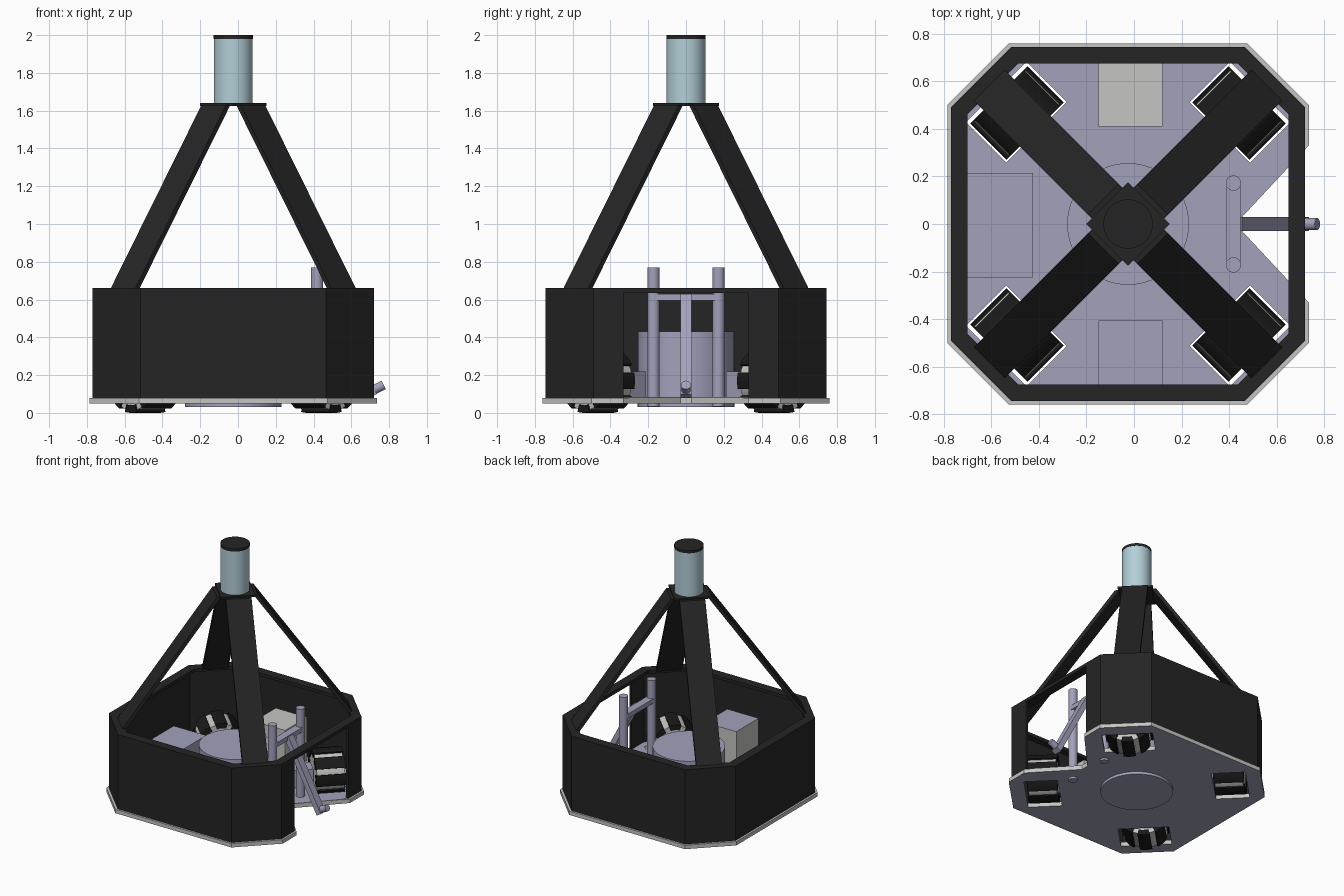
import bpy, bmesh
from math import pi, cos, sin, radians
from mathutils import Matrix, Vector

if "Cube" in bpy.data.objects:
    bpy.data.objects.remove(bpy.data.objects["Cube"], do_unlink=True)


def material(name, rgb):
    m = bpy.data.materials.new(name)
    m.use_nodes = True
    m.diffuse_color = (*rgb, 1)
    m.node_tree.nodes["Principled BSDF"].inputs["Base Color"].default_value = (*rgb, 1)
    return m


BLACK = material("matte black", (0.018, 0.018, 0.018))
RUBBER = material("rubber black", (0.01, 0.01, 0.01))
LAVENDER = material("lavender grey", (0.36, 0.36, 0.50))
GREY = material("light grey", (0.56, 0.56, 0.54))
BLUE = material("pale blue", (0.45, 0.62, 0.68))

CENTRE = Matrix.Translation((-0.025, 0, 0))


def finish(name, bm, mats, rule=None, smooth=False):
    bmesh.ops.recalc_face_normals(bm, faces=bm.faces)
    if rule:
        for f in bm.faces:
            f.material_index = rule(f)
    mesh = bpy.data.meshes.new(name)
    bm.to_mesh(mesh)
    bm.free()
    for m in mats:
        mesh.materials.append(m)
    ob = bpy.data.objects.new(name, mesh)
    bpy.context.collection.objects.link(ob)
    if smooth:
        bpy.ops.object.select_all(action='DESELECT')
        ob.select_set(True)
        bpy.context.view_layer.objects.active = ob
        bpy.ops.object.shade_smooth_by_angle(angle=radians(40))
    return ob


def prism(name, loops, z0, z1, mats, matrix=Matrix(), rule=None, smooth=False):
    """Extrude flat outlines (inner loops become holes) from z0 to z1."""
    bm = bmesh.new()
    for loop in loops:
        vs = [bm.verts.new((x, y, z0)) for x, y in loop]
        for a, b in zip(vs, vs[1:] + vs[:1]):
            bm.edges.new((a, b))
    bmesh.ops.triangle_fill(bm, edges=bm.edges[:], use_beauty=True, normal=(0, 0, 1))
    ext = bmesh.ops.extrude_face_region(bm, geom=bm.faces[:], use_keep_orig=True)
    top = [g for g in ext["geom"] if isinstance(g, bmesh.types.BMVert)]
    bmesh.ops.translate(bm, verts=top, vec=(0, 0, z1 - z0))
    bm.transform(CENTRE @ matrix)
    return finish(name, bm, mats, rule, smooth)


def rect(x0, x1, y0, y1):
    return [(x0, y0), (x1, y0), (x1, y1), (x0, y1)]


def octagon(half, inset=0.0, flat=0.49):
    h, c = half - inset, flat - inset * 0.414
    return [(h, c), (c, h), (-c, h), (-h, c), (-h, -c), (-c, -h), (c, -h), (h, -c)]


def rod(name, a, b, r, mat, sides=40):
    a, b = Vector(a), Vector(b)
    bm = bmesh.new()
    bmesh.ops.create_cone(bm, cap_ends=True, segments=sides, radius1=r, radius2=r,
                          depth=(b - a).length)
    turn = (b - a).to_track_quat('Z', 'Y').to_matrix().to_4x4()
    bm.transform(CENTRE @ Matrix.Translation((a + b) / 2) @ turn)
    return finish(name, bm, [mat], smooth=True)


def spin(loop, angle):
    return [(x * cos(angle) - y * sin(angle), x * sin(angle) + y * cos(angle))
            for x, y in loop]


CORNERS = {"back_left": pi / 4, "back_right": 3 * pi / 4,
           "front_right": 5 * pi / 4, "front_left": 7 * pi / 4}

# Base plate and floor with a wedge notch and four wheel wells
wells = [spin(rect(0.545, 0.785, -0.18, 0.18), a) for a in CORNERS.values()]
notch = [(0.48, -0.03), (0.48, 0.03)]


def notched(half, flat, mouth):
    return octagon(half, 0, flat) + [(half, -mouth)] + notch + [(half, mouth)]


prism("base_plate", [notched(0.76, 0.50, 0.33)] + wells, 0.05, 0.08, [GREY, LAVENDER],
      rule=lambda f: int(f.normal.z < -0.5))
prism("floor", [notched(0.73, 0.48, 0.30)] + wells, 0.08, 0.084, [LAVENDER])

# Shell wall with an open side, and the rim on top
gap = 0.33


def open_ring(inset):
    x = 0.745 - inset
    return [(x, gap)] + octagon(0.745, inset) + [(x, -gap)]


prism("shell_wall", [open_ring(0) + open_ring(0.02)[::-1]], 0.08, 0.636, [BLACK])
prism("shell_rim", [octagon(0.745), octagon(0.745, 0.07)], 0.635, 0.66, [BLACK])

# Wheels, motors and legs at each corner
RADIUS, STEP = 0.17, pi / 4
upright = Matrix.Rotation(pi / 2, 4, 'X')
core = [(0.158 * cos(i * pi / 16), 0.158 * sin(i * pi / 16)) for i in range(32)]
arc = [radians(d) for d in (-15, -7.5, 0, 7.5, 15)]
pad = [(RADIUS * cos(t), RADIUS * sin(t)) for t in arc] + \
      [(0.13 * cos(t), 0.13 * sin(t)) for t in reversed(arc)]
pads = [spin(pad, i * STEP) for i in range(8)]
lean = [(0.80, 0.65), (0.832, 0.65), (0.146, 1.63), (0.114, 1.63)]
for corner, angle in CORNERS.items():
    turn = Matrix.Rotation(angle, 4, 'Z')
    axle = turn @ Matrix.Translation((0.66, 0, RADIUS)) @ Matrix.Rotation(pi / 2, 4, 'Y')
    prism(corner + "_wheel_core", [core], -0.10, 0.10, [GREY], axle, smooth=True)
    prism(corner + "_wheel_rollers", pads, -0.108, 0.108, [RUBBER], axle)
    prism(corner + "_motor", [rect(0.36, 0.55, -0.06, 0.06)], 0.084, 0.22, [LAVENDER], turn)
    prism(corner + "_leg", [lean], -0.092, 0.092, [BLACK], turn @ upright)

# Mast on top of the legs
prism("mast_plate", [spin(rect(-0.124, 0.124, -0.124, 0.124), pi / 4)], 1.625, 1.64, [BLACK])
rod("mast_tube", (0, 0, 1.64), (0, 0, 1.98), 0.103, BLUE, 48)
rod("mast_cap", (0, 0, 1.98), (0, 0, 2.0), 0.104, BLACK, 48)

# Central drum and equipment boxes
rod("central_drum", (0, 0, 0.03), (0, 0, 0.43), 0.256, LAVENDER, 64)
prism("back_box", [rect(-0.125, 0.145, 0.41, 0.68)], 0.084, 0.42, [GREY])
prism("front_box", [rect(-0.125, 0.145, -0.68, -0.405)], 0.084, 0.42, [GREY, LAVENDER],
      rule=lambda f: int(f.normal.z > 0.5))
prism("right_box", [rect(-0.68, -0.40, -0.225, 0.215)], 0.084, 0.31, [LAVENDER])

# Kicker frame: two posts, a crossbar, a sloping arm and its tip
for side, y in (("back", 0.172), ("front", -0.172)):
    rod(side + "_post", (0.443, y, 0.035), (0.443, y, 0.77), 0.032, LAVENDER)
prism("crossbar", [rect(0.413, 0.473, -0.172, 0.172)], 0.595, 0.63, [LAVENDER])
arm = [(0.45, 0.60), (0.48, 0.63), (0.76, 0.10), (0.725, 0.08)]
prism("kicker_arm", [arm], -0.03, 0.03, [LAVENDER], upright)
rod("kicker_tip", (0.72, 0, 0.11), (0.796, 0, 0.148), 0.025, LAVENDER)
